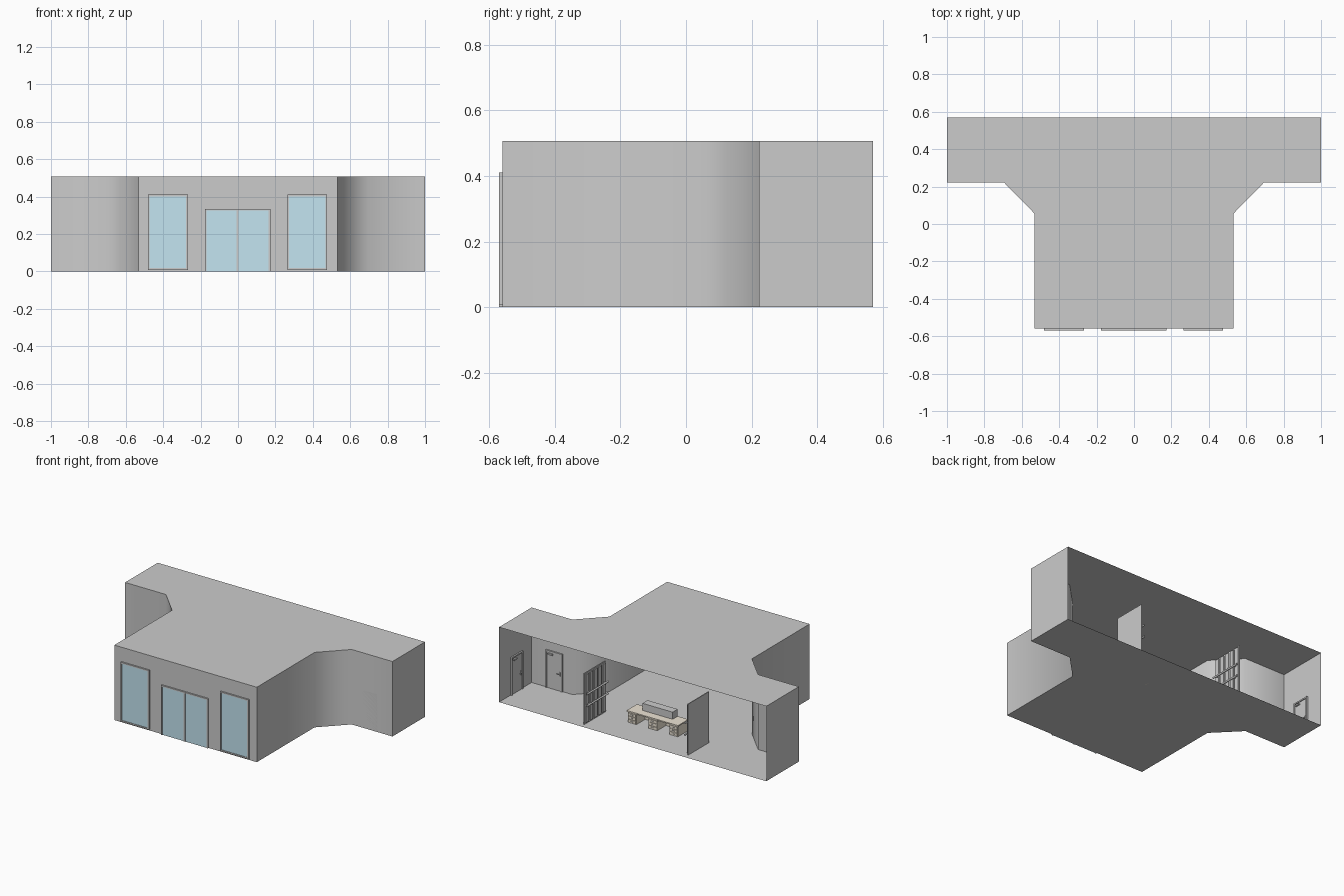
import bpy, bmesh, math
from mathutils import Matrix

if "Cube" in bpy.data.objects:
    bpy.data.objects.remove(bpy.data.objects["Cube"])


def material(name, color):
    m = bpy.data.materials.new(name)
    m.diffuse_color = color
    m.use_nodes = True
    m.node_tree.nodes["Principled BSDF"].inputs["Base Color"].default_value = m.diffuse_color
    return m


GLASS = material("glass_blue", (0.55, 0.78, 0.88, 1))
BEIGE = material("desk_beige", (0.85, 0.78, 0.66, 1))


def finish(name, bm, mat=None):
    bmesh.ops.recalc_face_normals(bm, faces=bm.faces)
    me = bpy.data.meshes.new(name)
    bm.to_mesh(me)
    bm.free()
    ob = bpy.data.objects.new(name, me)
    bpy.context.collection.objects.link(ob)
    if mat:
        me.materials.append(mat)
    return ob


def boxes(name, items, mat=None, xform=Matrix()):
    """One object made of boxes given as (x0, x1, y0, y1, z0, z1)."""
    bm = bmesh.new()
    for x0, x1, y0, y1, z0, z1 in items:
        m = Matrix.Translation(((x0 + x1) / 2, (y0 + y1) / 2, (z0 + z1) / 2))
        m = m @ Matrix.Diagonal((x1 - x0, y1 - y0, z1 - z0, 1))
        bmesh.ops.create_cube(bm, size=1, matrix=xform @ m)
    return finish(name, bm, mat)


def rail(name, a, b, r):
    bm = bmesh.new()
    m = Matrix.Translation((a[0], (a[1] + b[1]) / 2, a[2])) @ Matrix.Rotation(math.pi / 2, 4, 'X')
    bmesh.ops.create_cone(bm, cap_ends=True, segments=12, radius1=r, radius2=r,
                          depth=abs(b[1] - a[1]), matrix=m)
    return finish(name, bm)


# Thin T-shaped shell, open along the back
H, BACK, FRONT = 0.507, 0.57, -0.56
half = [(1, BACK), (1, 0.222), (0.695, 0.222), (0.533, 0.057), (0.533, FRONT)]
outline = half + [(-x, y) for x, y in reversed(half)]
bm = bmesh.new()
low = [bm.verts.new((x, y, 0)) for x, y in outline]
high = [bm.verts.new((x, y, H)) for x, y in outline]
for i in range(len(outline) - 1):
    bm.faces.new((low[i], low[i + 1], high[i + 1], high[i]))
bm.faces.new(low)
bm.faces.new(high)
shell = finish("building_shell", bm)
bpy.context.view_layer.objects.active = shell
shell.select_set(True)
bpy.ops.object.shade_smooth_by_angle(angle=math.radians(50))
shell.select_set(False)

# Front windows and double entrance door
F, T = -0.57, 0.009


def frame(x0, x1, z0, z1, sill=True):
    bars = [(x0, x0 + T, F, FRONT, z0, z1), (x1 - T, x1, F, FRONT, z0, z1),
            (x0 + T, x1 - T, F, FRONT, z1 - T, z1)]
    if sill:
        bars.append((x0 + T, x1 - T, F, FRONT, z0, z0 + T))
    return bars


for side, x0, x1 in (("left", -0.481, -0.268), ("right", 0.264, 0.477)):
    boxes("window_frame_" + side, frame(x0, x1, 0.008, 0.41))
    boxes("window_glass_" + side, [(x0 + T, x1 - T, F + 0.004, FRONT, 0.017, 0.401)], GLASS)
boxes("entrance_frame", frame(-0.177, 0.173, 0, 0.335, False)
      + [(-0.008, 0.004, F, FRONT, 0, 0.326)])
boxes("entrance_glass", [(-0.168, -0.008, F + 0.004, FRONT, 0, 0.326),
                         (0.004, 0.164, F + 0.004, FRONT, 0, 0.326)], GLASS)


# Interior door drawn at the origin: stands in the xz plane and faces +y
def door(name, xform):
    w, h, t = 0.062, 0.255, 0.009
    boxes(name + "_frame", [(-w, -w + t, 0, 0.01, 0, h), (w - t, w, 0, 0.01, 0, h),
                            (-w + t, w - t, 0, 0.01, h - t, h)], None, xform)
    boxes(name + "_leaf", [(-w + t, w - t, 0, 0.004, 0, h - t)], None, xform)
    boxes(name + "_handle", [(-0.046, -0.04, 0.004, 0.009, 0.1, 0.128),
                             (-0.046, -0.024, 0.009, 0.014, 0.112, 0.117)], None, xform)
    boxes(name + "_closer", [(0.01, 0.042, 0.004, 0.014, 0.228, 0.238)], None, xform)


for s, side in ((1, "right"), (-1, "left")):
    door("wing_door_" + side, Matrix.Translation((s * 0.828, 0.222, 0)))
    door("end_door_" + side, Matrix.Translation((s, 0.385, 0))
         @ Matrix.Rotation(s * math.pi / 2, 4, 'Z'))

    # Standing panel with slats and two rails on its inner face
    y0, y1, x = 0.31, 0.535, s * 0.388
    boxes("panel_" + side, [(x - 0.003, x + 0.003, y0, y1, 0, 0.345)])
    xi = x - s * 0.006
    n = 5
    step = (y1 - y0) / n
    boxes("panel_slats_" + side, [(xi - 0.004, xi + 0.004, y0 + i * step + 0.007,
                                   y0 + (i + 1) * step - 0.007, 0.01, 0.335) for i in range(n)])
    for j, z in enumerate((0.13, 0.21)):
        rail(f"panel_rail_{side}_{j}", (x - s * 0.022, y0, z), (x, y1, z), 0.006)
    boxes("rail_brackets_" + side, [(x - s * 0.011 - 0.011, x - s * 0.011 + 0.011, y - 0.004, y + 0.004,
                                     z - 0.004, z + 0.004)
                                    for z in (0.13, 0.21) for y in (y0 + 0.03, y1 - 0.03)])

# Reception desk: top, drawer pedestals, modesty panel, raised counter
D0, D1, DZ = 0.25, 0.36, 0.08
boxes("desk_top", [(-0.192, 0.192, D0, D1, DZ - 0.008, DZ)], BEIGE)
boxes("desk_modesty_panel", [(-0.186, 0.186, D0 + 0.004, D0 + 0.01, 0, DZ - 0.008)], BEIGE)
for k, cx in enumerate((-0.155, 0, 0.155)):
    boxes(f"desk_pedestal_{k}", [(cx - 0.032, cx + 0.032, D0 + 0.01, D1 - 0.006, 0, DZ - 0.008)], BEIGE)
    boxes(f"desk_drawers_{k}", [(cx - 0.029, cx + 0.029, D1 - 0.006, D1 - 0.002,
                                 0.004 + i * 0.022, 0.023 + i * 0.022) for i in range(3)], BEIGE)
    boxes(f"drawer_handles_{k}", [(cx - 0.009, cx + 0.009, D1 - 0.002, D1 + 0.001,
                                   0.012 + i * 0.022, 0.015 + i * 0.022) for i in range(3)])
boxes("raised_counter", [(-0.113, 0.113, 0.25, 0.304, DZ, DZ + 0.048)])
